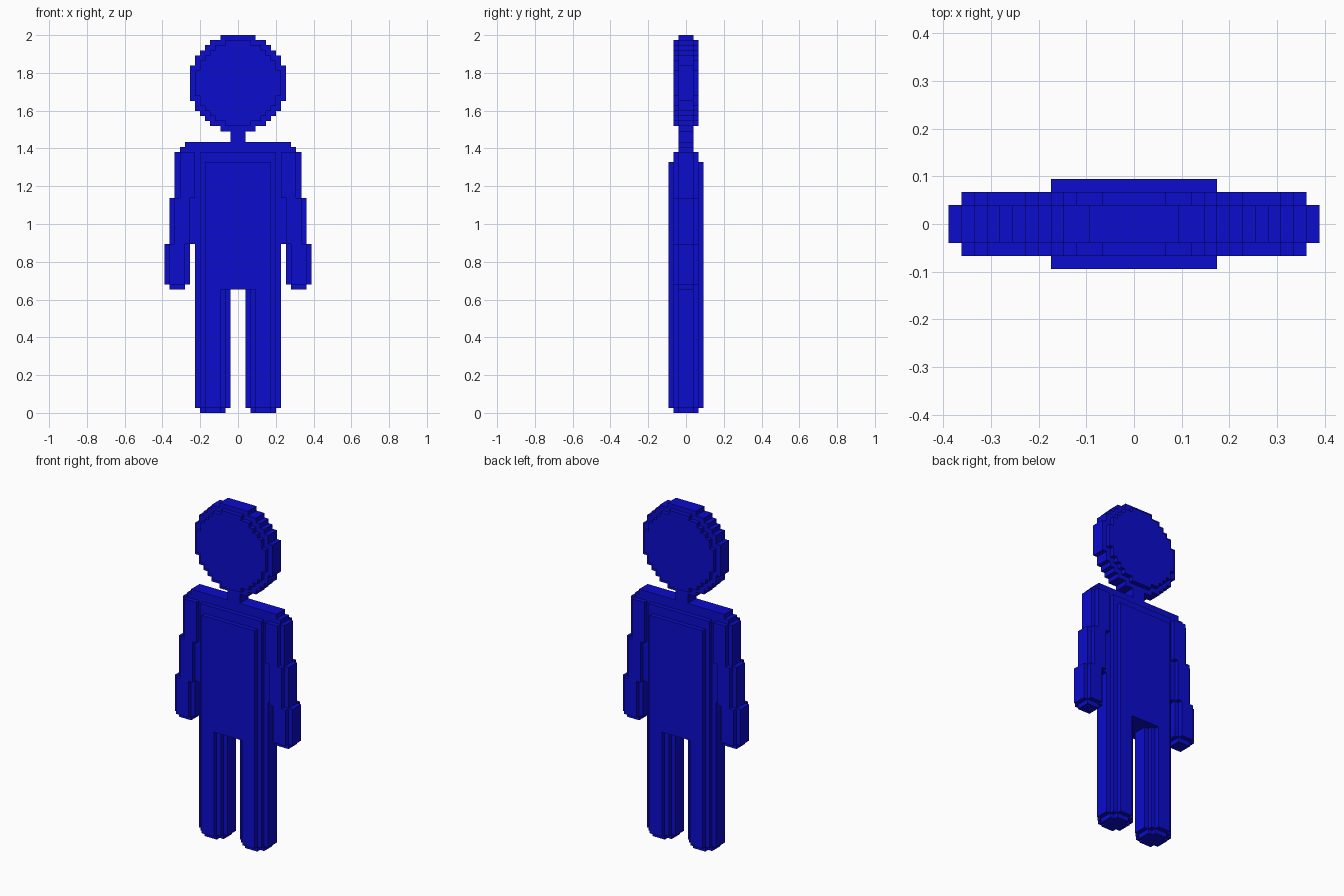
import bpy, bmesh

if "Cube" in bpy.data.objects:
    bpy.data.objects.remove(bpy.data.objects["Cube"])

V = 0.0268            # block size
HC = 2 - 9.5 * V      # head centre height

mat = bpy.data.materials.new("blue")
mat.diffuse_color = (0.0035, 0.0035, 0.61, 1)
mat.use_nodes = True
mat.node_tree.nodes["Principled BSDF"].inputs["Base Color"].default_value = mat.diffuse_color

# Boxes per part: x0, x1, half depth (in blocks), z0, z1 (in units)
parts = {}


def box(part, x0, x1, hy, z0, z1):
    parts.setdefault(part, []).append((x0, x1, hy, round(z0, 4), round(z1, 4)))


def round_post(part, cx, r, z0, z1):
    """Upright post with a stepped round cross-section."""
    hw = r
    while hw >= 1.5:
        box(part, cx - hw, cx + hw, r + 1.5 - hw, z0, z1)
        hw -= 1


# Torso with stepped shoulders
box("torso", -6.5, 6.5, 3.5, 0.652, 1.328)
box("torso", -7.5, 7.5, 2.5, 0.652, 1.381)
box("torso", -8.5, 8.5, 1.5, 0.652, 1.381)
box("torso", -11.5, 11.5, 1.5, 1.381, 1.408)
box("torso", -10.5, 10.5, 1.5, 1.408, 1.435)

# Neck
box("neck", -1.5, 1.5, 1.5, 1.435, HC - 9.5 * V)

# Head: stepped disc, with smaller stepped disc as its thicker core
for hw, hz in ((9.5, 3.5), (8.5, 5.5), (7.5, 6.5), (6.5, 7.5), (5.5, 8.5), (3.5, 9.5)):
    box("head", -hw, hw, 1.5, HC - hz * V, HC + hz * V)
    box("head", 1 - hw, hw - 1, 2.5, HC - (hz - 1) * V, HC + (hz - 1) * V)

# Arms step outwards towards the hands; legs are straight posts
for side, name in ((-1, "left"), (1, "right")):
    arm, leg = name + "_arm", name + "_leg"
    round_post(arm, side * 10, 2.5, 1.138, 1.381)
    round_post(arm, side * 11, 2.5, 0.895, 1.138)
    round_post(arm, side * 12, 2.5, 0.679, 0.895)
    round_post(arm, side * 12, 1.5, 0.652, 0.679)
    round_post(leg, side * 5, 3.5, 0.027, 0.652)
    round_post(leg, side * 5, 2.5, 0.0, 0.027)

# Fill cells, each owned by one part
levels = sorted({z for bs in parts.values() for b in bs for z in b[3:]})
owner = {}
for part, boxes in parts.items():
    for x0, x1, hy, z0, z1 in boxes:
        for i in range(round(x0 + 0.5), round(x1 + 0.5)):
            for j in range(round(0.5 - hy), round(hy + 0.5)):
                for k in range(levels.index(z0), levels.index(z1)):
                    owner.setdefault((i, j, k), part)

# Skin only the outer cell sides
meshes = {part: bmesh.new() for part in parts}
for cell, part in owner.items():
    bm = meshes[part]
    for axis in range(3):
        for s in (0, 1):
            other = list(cell)
            other[axis] += 2 * s - 1
            if tuple(other) in owner:
                continue
            u, w = (axis + 1) % 3, (axis + 2) % 3
            ring = [(0, 0), (1, 0), (1, 1), (0, 1)]
            if s == 0:
                ring.reverse()
            verts = []
            for a, b in ring:
                c = list(cell)
                c[axis] += s
                c[u] += a
                c[w] += b
                verts.append(bm.verts.new(((c[0] - 0.5) * V, (c[1] - 0.5) * V, levels[c[2]])))
            bm.faces.new(verts)

for part, bm in meshes.items():
    bmesh.ops.remove_doubles(bm, verts=bm.verts[:], dist=0.0005)
    bmesh.ops.dissolve_limit(bm, angle_limit=0.02, verts=bm.verts[:], edges=bm.edges[:])
    me = bpy.data.meshes.new(part)
    bm.to_mesh(me)
    bm.free()
    me.materials.append(mat)
    bpy.context.collection.objects.link(bpy.data.objects.new(part, me))
